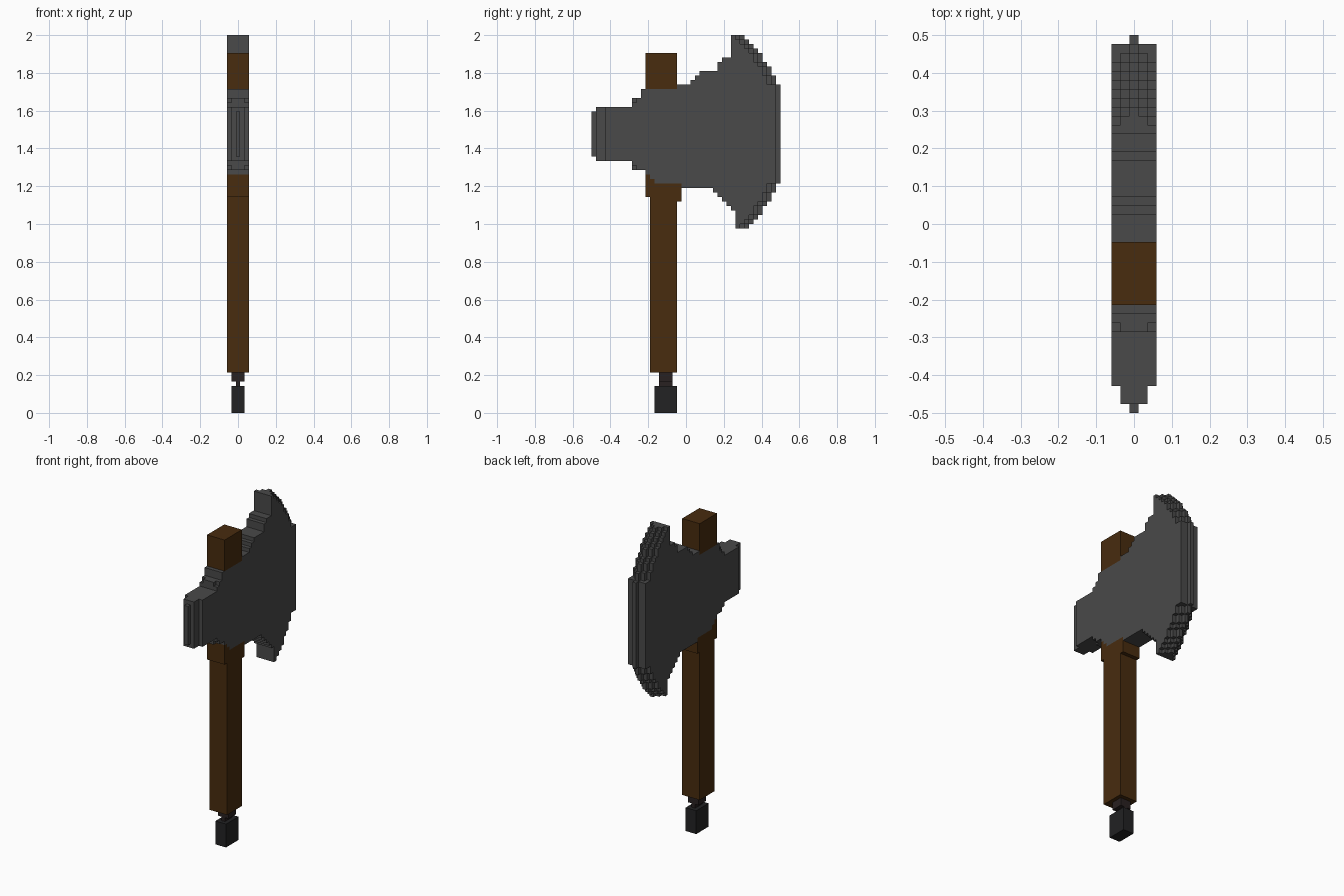
import bpy
import bmesh
from mathutils import Vector

cube = bpy.data.objects.get("Cube")
if cube:
    bpy.data.objects.remove(cube, do_unlink=True)

UNIT = 2 / 84  # edge length of one block


def make_material(name, rgb):
    mat = bpy.data.materials.new(name)
    mat.use_nodes = True
    color = (*rgb, 1)
    mat.diffuse_color = color
    bsdf = mat.node_tree.nodes["Principled BSDF"]
    bsdf.inputs["Base Color"].default_value = color
    bsdf.inputs["Roughness"].default_value = 0.8
    return mat


def box(half, j0, j1, k0, k1):
    """Blocks of a box: half width in x, then ranges along y and z."""
    return {(i, j, k) for i in range(-half, half + 1)
            for j in range(j0, j1) for k in range(k0, k1)}


def build(name, cells, mat):
    """Skin a set of blocks with outer faces only, merged into flat panels."""
    bm = bmesh.new()
    verts = {}

    def vert(p):
        if p not in verts:
            i, j, k = p
            verts[p] = bm.verts.new(Vector((i - 0.5, j - 21, k)) * UNIT)
        return verts[p]

    for cell in cells:
        for axis in range(3):
            for side in (0, 1):
                near = list(cell)
                near[axis] += 2 * side - 1
                if tuple(near) in cells:
                    continue
                loop = []
                for a, b in ((0, 0), (1, 0), (1, 1), (0, 1)):
                    p = list(cell)
                    p[axis] += side
                    p[(axis + 1) % 3] += a
                    p[(axis + 2) % 3] += b
                    loop.append(vert(tuple(p)))
                bm.faces.new(loop if side else loop[::-1])
    bmesh.ops.dissolve_limit(bm, angle_limit=0.01, verts=bm.verts[:], edges=bm.edges[:])
    mesh = bpy.data.meshes.new(name)
    bm.to_mesh(mesh)
    bm.free()
    mesh.materials.append(mat)
    obj = bpy.data.objects.new(name, mesh)
    bpy.context.collection.objects.link(obj)
    return obj


steel = make_material("steel grey", (0.067, 0.067, 0.067))
wood = make_material("dark brown wood", (0.065, 0.025, 0.0045))
iron = make_material("black iron", (0.016, 0.016, 0.017))
leather = make_material("dark leather", (0.022, 0.015, 0.015))

# Axe head silhouette: (first column, height) steps from the poll to the edge
top_steps = [(0, 67), (1, 68), (9, 70), (11, 72), (19, 73), (22, 74), (23, 75),
             (24, 76), (28, 78), (29, 79), (31, 84), (34, 83), (35, 82), (36, 81),
             (37, 80), (38, 78), (39, 77), (40, 75), (41, 73)]
bottom_steps = [(0, 57), (1, 56), (9, 54), (12, 53), (13, 52), (14, 51), (20, 50),
                (27, 49), (28, 48), (29, 47), (30, 46), (31, 45), (32, 41), (35, 42),
                (36, 43), (37, 44), (38, 46), (39, 47), (40, 49), (41, 51)]


def step_value(steps, j):
    return [h for start, h in steps if start <= j][-1]


profile = {(j, k) for j in range(42)
           for k in range(step_value(bottom_steps, j), step_value(top_steps, j))}
row_end = {}
for j, k in profile:
    row_end[k] = max(j, row_end.get(k, 0))


def half_width(j, k):
    """Thin the poll end and the curved cutting edge."""
    to_edge = row_end[k] - j
    if j == 0 or (j > 30 and to_edge == 0):
        return 0
    if j < 3 or (j > 30 and to_edge == 1 and not 51 <= k < 73):
        return 1
    if j == 9 and k in (54, 69):
        return 1
    return 2


head = {(i, j, k) for j, k in profile
        for i in range(-half_width(j, k), half_width(j, k) + 1)}
build("axe_head", head, steel)

# Handle: long grip, wider collar with a lip under the head, stub above the head
handle = (box(2, 13, 19, 9, 48) | box(2, 12, 19, 48, 80) | box(2, 19, 20, 47, 51))
lower = {c for c in handle - head if c[2] < 60}
build("handle", lower, wood)
build("handle_top", handle - head - lower, wood)

# Neck and pommel at the foot of the handle
build("neck", box(1, 15, 18, 7, 9) | box(0, 15, 18, 6, 7), leather)
build("pommel", box(1, 14, 19, 0, 6), iron)
